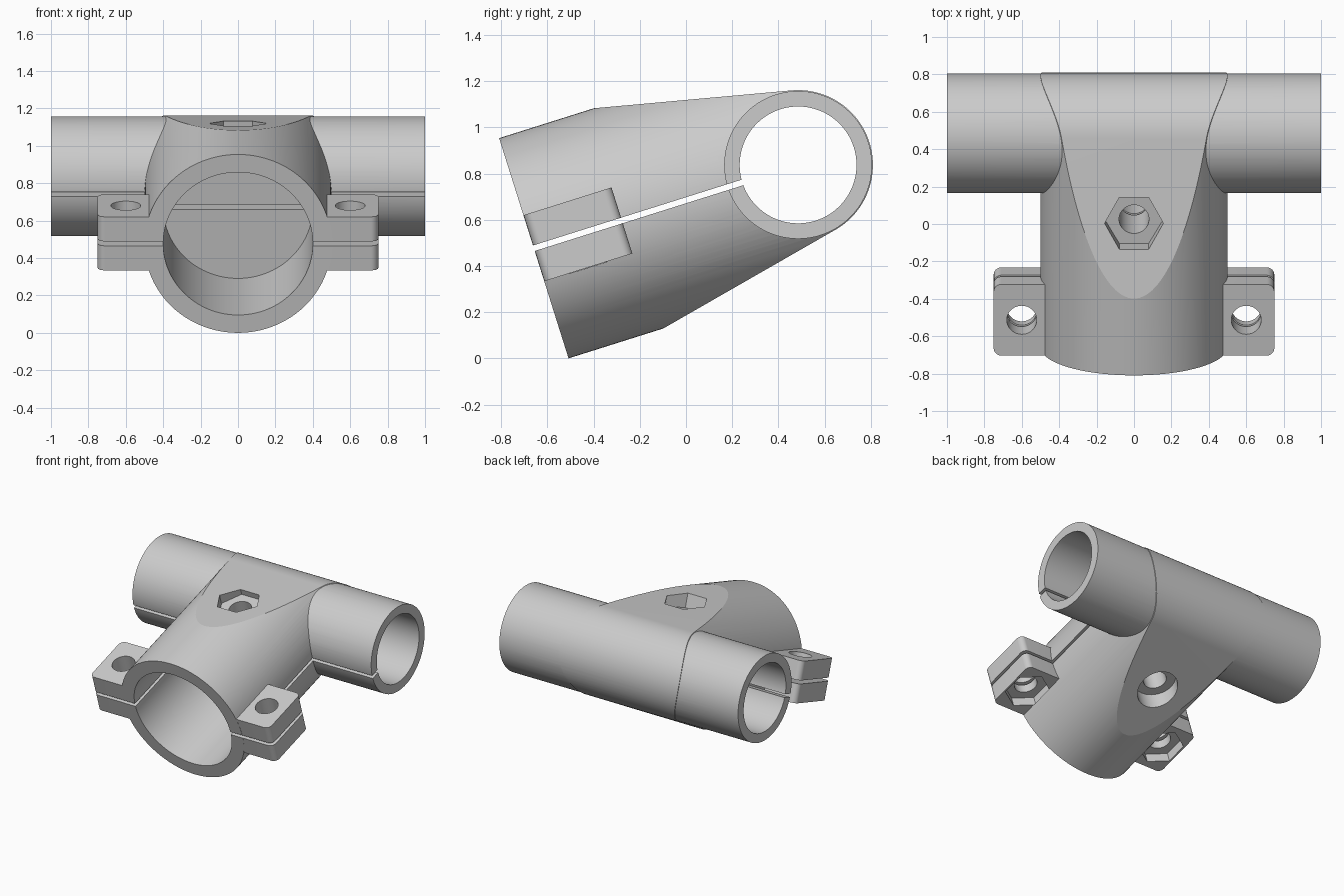
import bpy, bmesh
from math import sin, cos, pi, radians, asin, atan2, hypot
from mathutils import Matrix

if "Cube" in bpy.data.objects:
    bpy.data.objects.remove(bpy.data.objects["Cube"])

# Main dimensions, in a frame where the large socket runs along +y from 0
TUBE_Y, TUBE_R, TUBE_BORE = 1.2, 0.32, 0.253
SOCKET_R, SOCKET_BORE, SOCKET_DEPTH = 0.5, 0.4, 0.65
TAPER_Y, HULL_R = 0.43, 0.324
BOLT_R, NUT_R, HEAD_R, BOLT_Y = 0.08, 0.157, 0.145, 0.825
EAR_X, EAR_FRONT, EAR_BACK, EAR_H = 0.75, 0.001, 0.4, 0.15
SLIT = 0.0125
TILT = radians(17.5)


def arc(cx, cy, r, a0, a1, n):
    return [(cx + r * cos(a0 + (a1 - a0) * i / n),
             cy + r * sin(a0 + (a1 - a0) * i / n)) for i in range(n + 1)]


def circle(cx, cy, r, n=96, turn=0.0):
    return arc(cx, cy, r, turn, turn + 2 * pi, n)[:-1]


def prism(name, outline, axis, lo, hi):
    """Extrude a closed 2D outline along one axis."""
    place = {"x": lambda a, b, c: (c, a, b),
             "y": lambda a, b, c: (a, c, b),
             "z": lambda a, b, c: (a, b, c)}[axis]
    bm = bmesh.new()
    ends = [[bm.verts.new(place(a, b, c)) for a, b in outline] for c in (lo, hi)]
    for ring in ends:
        bm.faces.new(ring)
    n = len(outline)
    for i in range(n):
        j = (i + 1) % n
        bm.faces.new((ends[0][i], ends[0][j], ends[1][j], ends[1][i]))
    bmesh.ops.recalc_face_normals(bm, faces=bm.faces)
    mesh = bpy.data.meshes.new(name)
    bm.to_mesh(mesh)
    bm.free()
    obj = bpy.data.objects.new(name, mesh)
    bpy.context.collection.objects.link(obj)
    return obj


def combine(target, tool, operation):
    """Bake a boolean; use the second solver if the first changes nothing."""
    mod = target.modifiers.new("combine", "BOOLEAN")
    mod.operation, mod.object = operation, tool
    for solver in ("MANIFOLD", "EXACT"):
        mod.solver = solver
        graph = bpy.context.evaluated_depsgraph_get()
        graph.update()
        result = bpy.data.meshes.new_from_object(target.evaluated_get(graph))
        if len(result.vertices) != len(target.data.vertices):
            break
    target.modifiers.remove(mod)
    target.data = result
    bpy.data.objects.remove(tool)


# Large socket, trimmed by a wedge that wraps tangentially round the cross tube
body = prism("pipe_clamp", circle(0, 0, SOCKET_R, 128), "y", 0, 1.7)
run = TUBE_Y - TAPER_Y
slope = atan2(SOCKET_R, run) - asin(HULL_R / hypot(run, SOCKET_R))
turn = pi / 2 - slope
back_end = arc(TUBE_Y, 0, HULL_R, -turn, turn, 64)
front_y = -0.1
front_h = SOCKET_R + (TAPER_Y - front_y) * sin(slope) / cos(slope)
wedge = prism("wedge", back_end + [(front_y, front_h), (front_y, -front_h)], "x", -0.7, 0.7)
combine(body, wedge, "INTERSECT")

# Cross tube
combine(body, prism("cross_tube", circle(TUBE_Y, 0, TUBE_R), "x", -1, 1), "UNION")

# Clamping ears with rounded corners
c = 0.04
right, back, front = EAR_X - c, EAR_BACK - c, EAR_FRONT + c
ears = []
for k, (x, y) in enumerate([(right, back), (-right, back), (-right, front), (right, front)]):
    ears += arc(x, y, c, k * pi / 2, (k + 1) * pi / 2, 12)
combine(body, prism("ears", ears, "z", -EAR_H, EAR_H), "UNION")

# Clamping slit, then the two bores
slit_end = TUBE_Y - 0.15
slit = [(-0.2, -SLIT), (slit_end, -SLIT), (slit_end, SLIT), (-0.2, SLIT)]
combine(body, prism("slit", slit, "x", -1.2, 1.2), "DIFFERENCE")
combine(body, prism("socket_bore", circle(0, 0, SOCKET_BORE, 128), "y", -0.2, SOCKET_DEPTH), "DIFFERENCE")
combine(body, prism("tube_bore", circle(TUBE_Y, 0, TUBE_BORE), "x", -1.2, 1.2), "DIFFERENCE")

# Ear bolt holes with nut pockets underneath
for x in (-0.6, 0.6):
    y = EAR_BACK / 2
    combine(body, prism("ear_hole", circle(x, y, BOLT_R, 64), "z", -0.3, 0.3), "DIFFERENCE")
    combine(body, prism("ear_nut", circle(x, y, NUT_R, 6, pi / 2), "z", -EAR_H - 0.001, -0.08), "DIFFERENCE")

# Centre bolt hole, nut pocket on top and round head recess below
combine(body, prism("bolt_hole", circle(0, BOLT_Y, BOLT_R, 64), "z", -0.7, 0.7), "DIFFERENCE")
combine(body, prism("bolt_nut", circle(0, BOLT_Y, NUT_R, 6), "z", 0.34, 0.7), "DIFFERENCE")
combine(body, prism("bolt_head", circle(0, BOLT_Y, HEAD_R, 64), "z", -0.7, -0.32), "DIFFERENCE")

# Tilt into place, shade and colour
mesh = body.data
mesh.transform(Matrix.Translation((0, -0.659, 0.477)) @ Matrix.Rotation(TILT, 4, "X"))
mesh.shade_smooth()
mesh.set_sharp_from_angle(angle=radians(8))
grey = bpy.data.materials.new("plain_grey")
grey.use_nodes = True
colour = (0.6, 0.6, 0.6, 1)
grey.diffuse_color = colour
grey.node_tree.nodes["Principled BSDF"].inputs["Base Color"].default_value = colour
mesh.materials.clear()
mesh.materials.append(grey)
for face in mesh.polygons:
    face.material_index = 0
